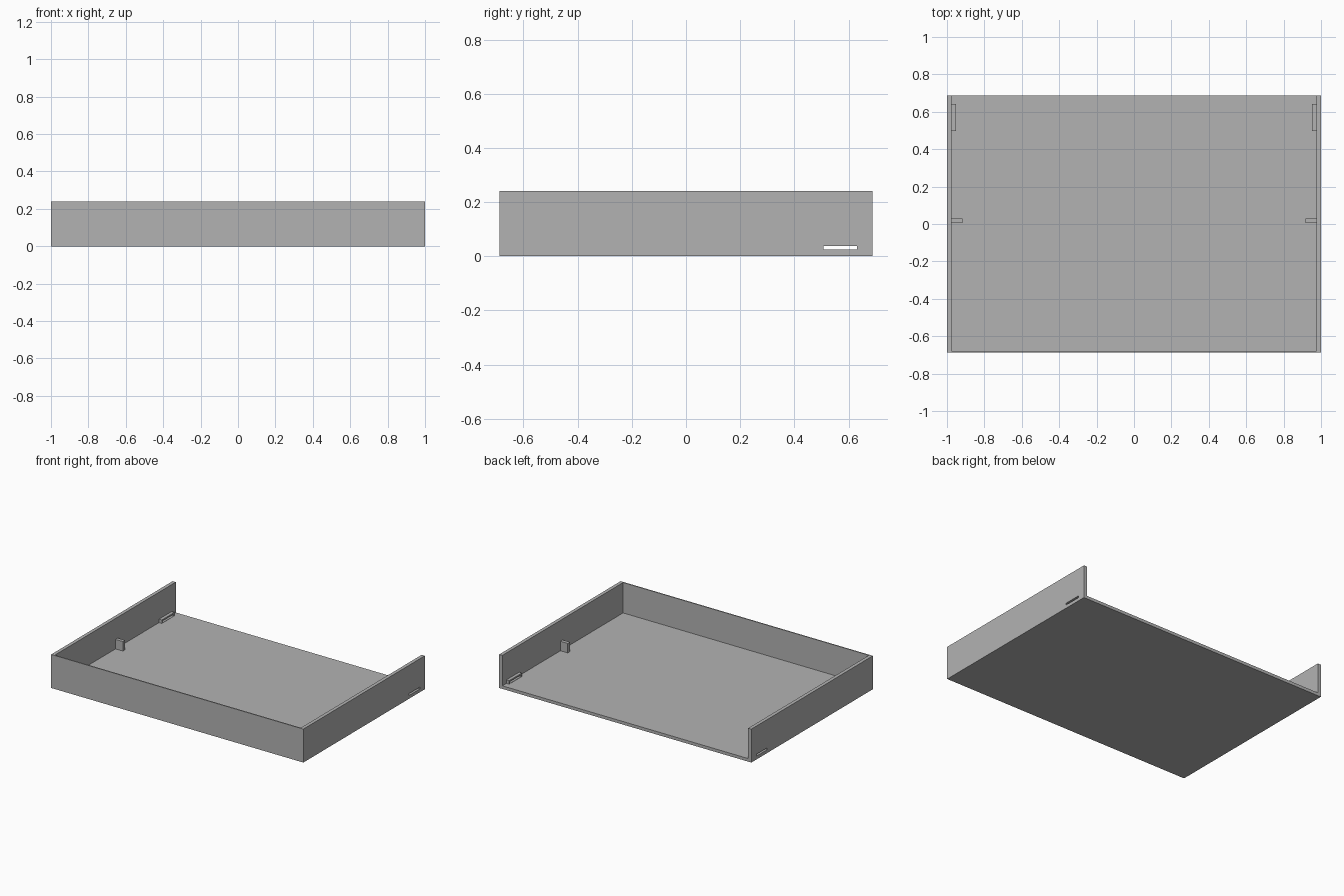
import bpy

if "Cube" in bpy.data.objects:
    bpy.data.objects.remove(bpy.data.objects["Cube"], do_unlink=True)

grey = bpy.data.materials.new("light_grey")
grey.use_nodes = True
colour = (0.45, 0.45, 0.45, 1)
grey.diffuse_color = colour
grey.node_tree.nodes["Principled BSDF"].inputs["Base Color"].default_value = colour

HALF_X, HALF_Y, HEIGHT = 1.0, 0.688, 0.24
SIDE, FRONT, FLOOR = 0.025, 0.008, 0.022
INNER = HALF_X - SIDE


def box(name, x, y, z):
    """Box spanning the given (low, high) ranges."""
    bpy.ops.mesh.primitive_cube_add(size=1)
    ob = bpy.context.object
    ob.name = name
    for v in ob.data.vertices:
        v.co = [(a + b) / 2 + c * (b - a) for (a, b), c in zip((x, y, z), v.co)]
    ob.data.materials.append(grey)
    return ob


def cut(ob, cutter):
    mod = ob.modifiers.new("cut", 'BOOLEAN')
    mod.operation = 'DIFFERENCE'
    mod.solver = 'EXACT'
    mod.object = cutter


def helper(name, x, y, z):
    ob = box(name, x, y, z)
    ob.hide_render = True
    ob.hide_set(True)
    ob.display_type = 'WIRE'
    return ob


# Cutters: tray interior, open at the back and top, and the strap slots
pocket = helper("pocket_cutter", (-INNER, INNER), (-HALF_Y + FRONT, 1), (FLOOR, 1))
slot = helper("slot_cutter", (-1.2, 1.2), (0.508, 0.632), (0.024, 0.037))

# Tray with floor, two side walls and a thin front wall
tray = box("tray", (-HALF_X, HALF_X), (-HALF_Y, HALF_Y), (0, HEIGHT))
cut(tray, pocket)
cut(tray, slot)

# Slot collars and stop blocks on the inside of each side wall
for side, s in (("left", 1), ("right", -1)):
    def inward(depth):
        return sorted((s * INNER, s * (INNER - depth)))
    collar = box(side + "_slot_collar", inward(0.022), (0.498, 0.642), (FLOOR, 0.047))
    cut(collar, slot)
    box(side + "_stop_block", inward(0.058), (0.005, 0.03), (FLOOR, 0.09))
